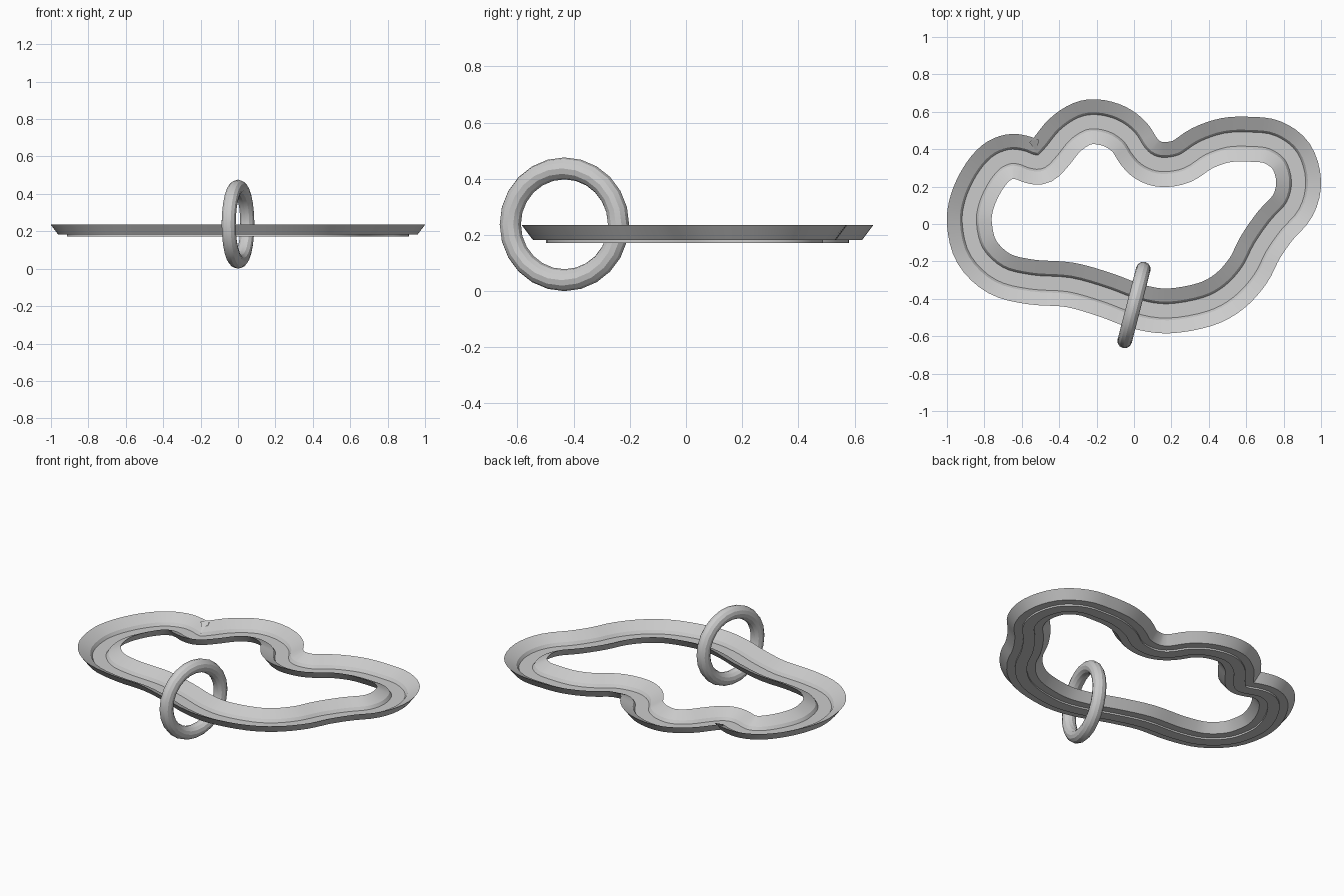
import bpy, bmesh, math
from mathutils import Vector

if "Cube" in bpy.data.objects:
    bpy.data.objects.remove(bpy.data.objects["Cube"])

# Centre line of the band, seen from above
path = [(-.88, 0), (-.865, .12), (-.81, .24), (-.74, .325), (-.665, .36), (-.6, .355),
        (-.545, .335), (-.495, .335), (-.44, .39), (-.37, .475), (-.28, .535), (-.195, .546),
        (-.1, .52), (-.025, .465), (.025, .39), (.075, .342), (.15, .318), (.255, .335),
        (.365, .405), (.49, .448), (.62, .453), (.74, .437), (.84, .362), (.88, .23),
        (.85, .1), (.755, -.01), (.675, -.125), (.61, -.25), (.51, -.36), (.38, -.43),
        (.18, -.465), (.015, -.44), (-.155, -.378), (-.345, -.325), (-.55, -.31),
        (-.72, -.265), (-.84, -.15)]

# Trough cross-section: outward offset, height (mirrored for the inner half)
half = [(.038, .182), (.05, .2), (.12, .235), (.08, .182), (.033, .182), (.033, .172)]
profile = half + [(-d, z) for d, z in reversed(half)]


def smooth_loop(points, steps):
    """Closed Catmull-Rom curve through the points."""
    p = [Vector(q) for q in points]
    out = []
    for i in range(len(p)):
        a, b, c, d = p[i - 1], p[i], p[(i + 1) % len(p)], p[(i + 2) % len(p)]
        for s in range(steps):
            t = s / steps
            out.append(.5 * (2 * b + (c - a) * t + (2 * a - 5 * b + 4 * c - d) * t * t
                             + (3 * b - a - 3 * c + d) * t ** 3))
    return out


def sweep(name, points, section):
    bm = bmesh.new()
    n, m = len(points), len(section)
    rings = []
    for i, p in enumerate(points):
        t = (points[(i + 1) % n] - points[i - 1]).normalized()
        normal = Vector((-t.y, t.x))
        rings.append([bm.verts.new((*(p + normal * d), z)) for d, z in section])
    for i in range(n):
        a, b = rings[i], rings[(i + 1) % n]
        for j in range(m):
            k = (j + 1) % m
            bm.faces.new((a[j], a[k], b[k], b[j]))
    bmesh.ops.recalc_face_normals(bm, faces=bm.faces)
    me = bpy.data.meshes.new(name)
    bm.to_mesh(me)
    bm.free()
    ob = bpy.data.objects.new(name, me)
    bpy.context.collection.objects.link(ob)
    return ob


def shade(ob):
    bpy.ops.object.select_all(action='DESELECT')
    ob.select_set(True)
    bpy.context.view_layer.objects.active = ob
    bpy.ops.object.shade_smooth_by_angle(angle=math.radians(25))


# Wavy band
shade(sweep("wavy_band", smooth_loop(path, 4), profile))

# Ring threaded around the band
bpy.ops.mesh.primitive_torus_add(major_segments=24, minor_segments=12, major_radius=.199,
                                 minor_radius=.039, location=(0, -.433, .238),
                                 rotation=(0, math.pi / 2, math.radians(-14.5)))
ring = bpy.context.object
ring.name = "hanging_ring"
shade(ring)
